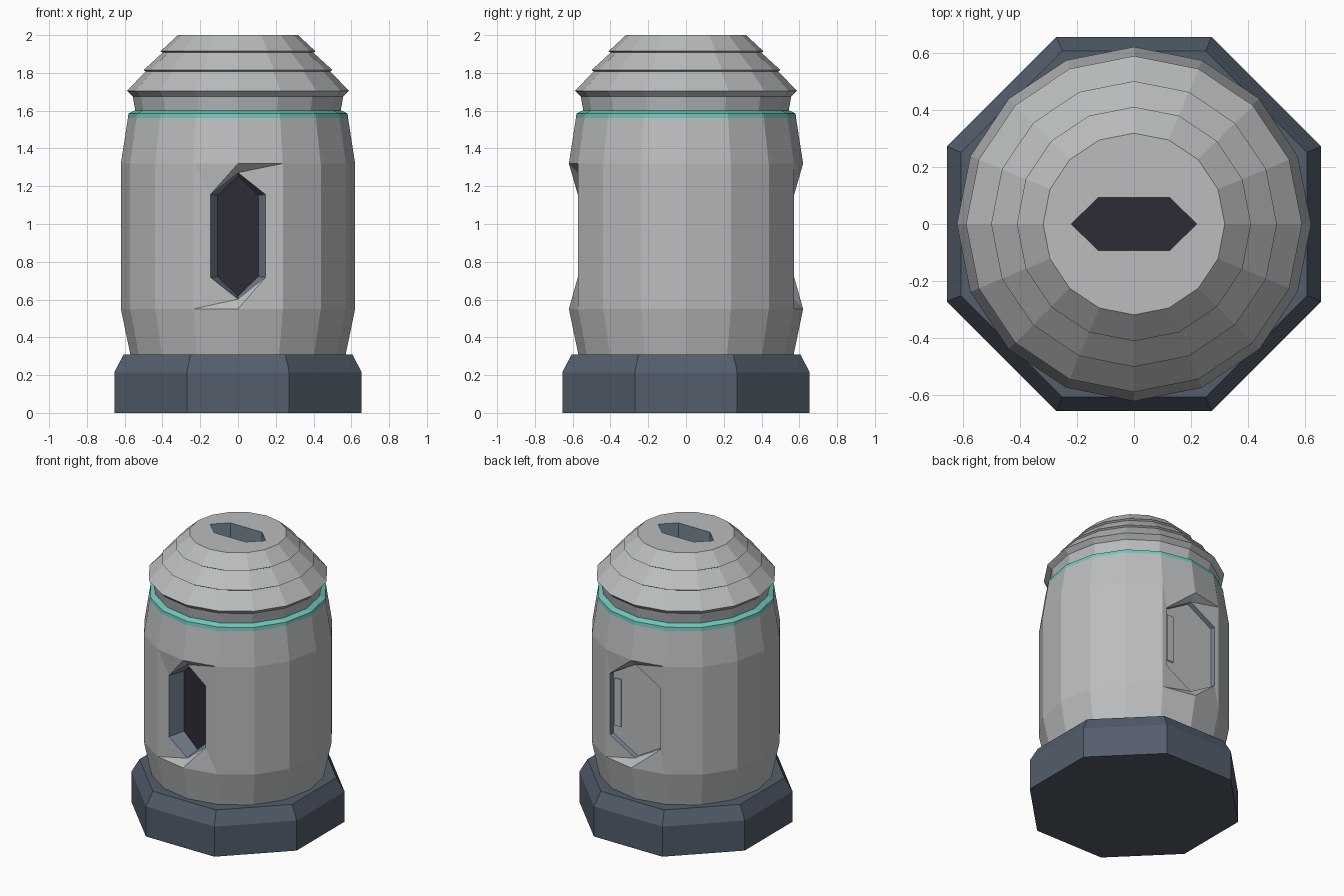
import bpy, bmesh
from math import sin, cos, pi, radians

default = bpy.data.objects.get("Cube")
if default:
    bpy.data.objects.remove(default, do_unlink=True)


def material(name, srgb):
    linear = [((c + 0.055) / 1.055) ** 2.4 for c in srgb] + [1]
    mat = bpy.data.materials.new(name)
    mat.use_nodes = True
    mat.diffuse_color = linear
    mat.node_tree.nodes["Principled BSDF"].inputs["Base Color"].default_value = linear
    return mat


grey = material("light grey shell", (0.73, 0.74, 0.745))
slate = material("dark slate", (0.325, 0.365, 0.42))
steel = material("steel blue", (0.47, 0.52, 0.58))
teal = material("teal", (0.44, 0.78, 0.73))
dark = material("dark glass", (0.18, 0.17, 0.21))


def finish(name, bm, mats):
    bmesh.ops.recalc_face_normals(bm, faces=bm.faces)
    mesh = bpy.data.meshes.new(name)
    bm.to_mesh(mesh)
    bm.free()
    for mat in mats:
        mesh.materials.append(mat)
    obj = bpy.data.objects.new(name, mesh)
    bpy.context.collection.objects.link(obj)
    return obj


def lathe(bm, profile, sides=16, turn=0.0, cap_top=True):
    """Faceted solid from (radius, height) pairs; first vertex faces the front."""
    rings = []
    for r, z in profile:
        angles = [2 * pi * i / sides - pi / 2 + turn for i in range(sides)]
        rings.append([bm.verts.new((r * cos(a), r * sin(a), z)) for a in angles])
    for low, high in zip(rings, rings[1:]):
        for i in range(sides):
            j = (i + 1) % sides
            bm.faces.new((low[i], low[j], high[j], high[i]))
    bm.faces.new(rings[0])
    if cap_top:
        bm.faces.new(rings[-1])
    return rings


def pocket(bm, rim, floor, wall_index, floor_index):
    for i in range(len(rim)):
        j = (i + 1) % len(rim)
        bm.faces.new((rim[i], rim[j], floor[j], floor[i])).material_index = wall_index
    bm.faces.new(floor).material_index = floor_index


def hexagon(bm, half_width, top, shoulder, y):
    """Tall hexagon, clockwise from the top; top and shoulder are half heights."""
    mid = 0.937
    w = half_width
    outline = ((0, top), (w, shoulder), (w, -shoulder),
               (0, -top), (-w, -shoulder), (-w, shoulder))
    side = 1 if y < 0 else -1      # turned half a circle on the back
    return [bm.verts.new((x * side, y, mid + z)) for x, z in outline]


# Octagonal plinth with chamfered top
bm = bmesh.new()
flat = cos(pi / 8)
lathe(bm, [(0.655 / flat, 0), (0.655 / flat, 0.215), (0.605 / flat, 0.31)], 8, pi / 8)
finish("plinth", bm, [slate])

# Barrel with a window niche at the front and a door niche at the back
bm = bmesh.new()
rings = lathe(bm, [(0.57, 0.31), (0.62, 0.55), (0.62, 1.32), (0.583, 1.56)])
low, high = rings[1], rings[2]
for front in (True, False):
    k = 0 if front else 8
    a, b, c = high[k - 1], high[k], high[k + 1]
    a2, b2, c2 = low[k - 1], low[k], low[k + 1]
    for quad in ((a, b, b2, a2), (b, c, c2, b2)):
        bm.faces.remove(bm.faces.get(quad))
    for edge in [e for e in bm.edges if not e.link_faces]:
        bm.edges.remove(edge)
    y = -0.573 if front else 0.573
    width = 0.145 if front else 0.2
    h = hexagon(bm, width, 0.335, 0.22, y)
    for face in ((a, b, h[5]), (b, h[0], h[5]), (b, c, h[0]), (c, h[1], h[0]),
                 (c, c2, h[2], h[1]), (c2, b2, h[2]), (b2, h[3], h[2]),
                 (b2, a2, h[3]), (a2, h[4], h[3]), (a2, a, h[5], h[4])):
        bm.faces.new(face)
    if front:
        pocket(bm, h, hexagon(bm, 0.108, 0.318, 0.215, -0.457), 1, 2)
    else:
        pocket(bm, h, hexagon(bm, 0.195, 0.33, 0.217, 0.543), 1, 0)
finish("barrel", bm, [grey, steel, dark])

# Thin upright handle strip on the back door
bpy.ops.mesh.primitive_cube_add(size=1, location=(0.155, 0.547, 0.95))
handle = bpy.context.object
handle.name = "door_handle"
handle.scale = (0.05, 0.009, 0.34)
handle.data.materials.append(grey)

# Coloured band
bm = bmesh.new()
lathe(bm, [(0.583, 1.56), (0.58, 1.585), (0.548, 1.6)])
finish("band", bm, [teal])

# Neck and stepped roof with a slot in the flat top
bm = bmesh.new()
rings = lathe(bm, [(0.542, 1.59), (0.557, 1.675), (0.588, 1.705),
                   (0.488, 1.808), (0.5, 1.815), (0.398, 1.908),
                   (0.41, 1.915), (0.318, 2.0)], cap_top=False)
slot = ((-0.22, 0), (-0.125, -0.092), (0.125, -0.092),
        (0.22, 0), (0.125, 0.092), (-0.125, 0.092))
rim, floor = ([bm.verts.new((x, y, z)) for x, y in slot] for z in (2.0, 1.87))
pocket(bm, rim, floor, 1, 2)
border = [e for e in bm.edges if len(e.link_faces) == 1]
bmesh.ops.triangle_fill(bm, edges=border, use_beauty=True, normal=(0, 0, 1))
for face in bm.faces:
    if all(abs(v.co.z - 2.0) < 0.001 for v in face.verts):
        face.material_index = 0
finish("roof", bm, [grey, steel, dark])
